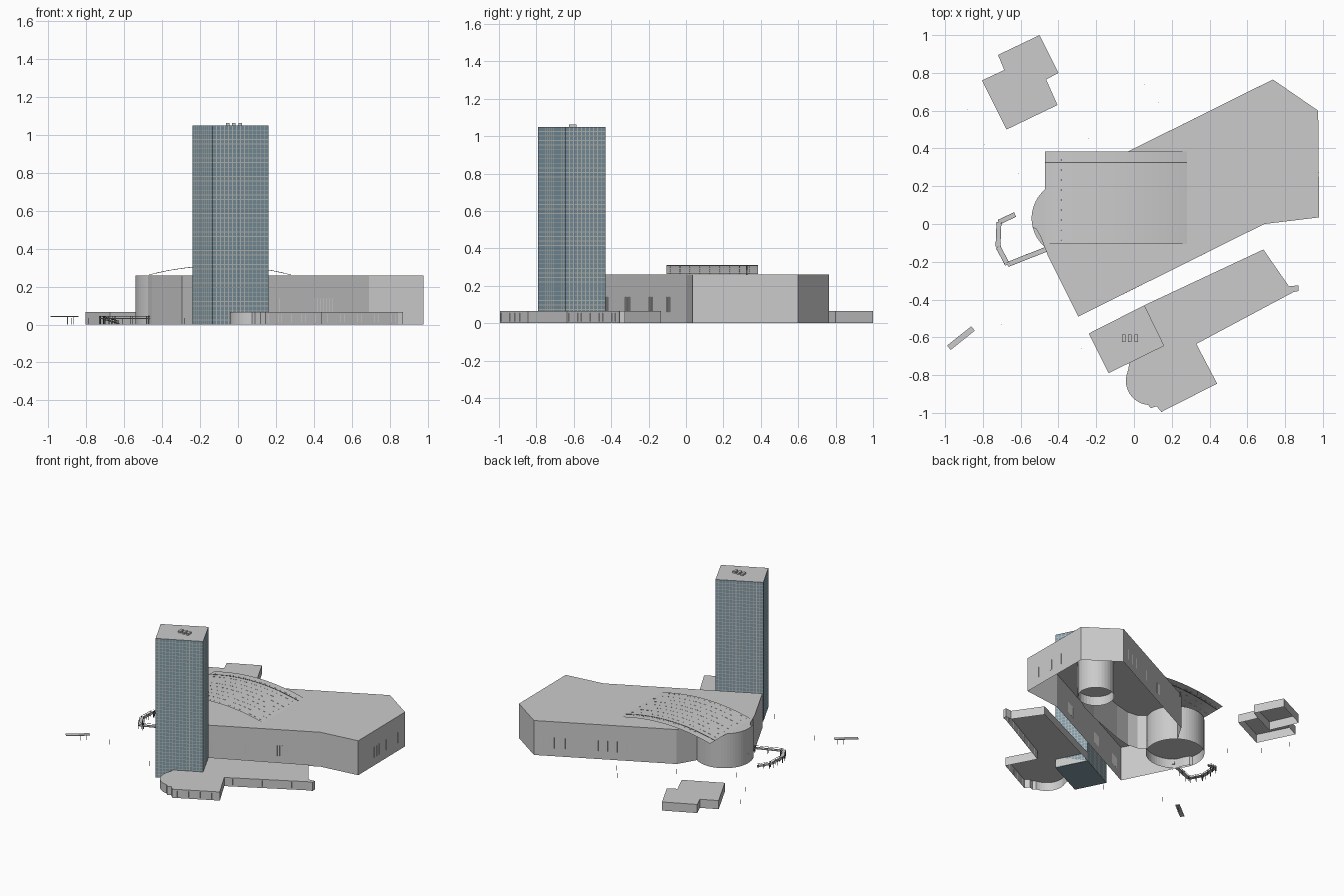
import bpy, bmesh, math
from mathutils import Vector, Matrix

if "Cube" in bpy.data.objects:
    bpy.data.objects.remove(bpy.data.objects["Cube"])


def material(name, col):
    m = bpy.data.materials.new(name)
    m.diffuse_color = (*col, 1)
    m.use_nodes = True
    m.node_tree.nodes["Principled BSDF"].inputs["Base Color"].default_value = m.diffuse_color
    return m


GLASS = material("blue_glass", (0.22, 0.33, 0.39))
FRAME = material("pale_frame", (0.55, 0.55, 0.52))
DARK = material("dark_metal", (0.12, 0.12, 0.13))


def finish(name, bm, mat=None):
    me = bpy.data.meshes.new(name)
    if mat:
        me.materials.append(mat)
    bm.to_mesh(me)
    bm.free()
    ob = bpy.data.objects.new(name, me)
    bpy.context.collection.objects.link(ob)
    return ob


def prism(name, pts, z0, z1, roof=True, closed=True):
    """Walls along a plan outline, with an optional roof."""
    bm = bmesh.new()
    lo = [bm.verts.new((x, y, z0)) for x, y in pts]
    hi = [bm.verts.new((x, y, z1)) for x, y in pts]
    n = len(pts)
    for i in range(n if closed else n - 1):
        j = (i + 1) % n
        bm.faces.new((lo[i], lo[j], hi[j], hi[i]))
    if roof:
        bm.faces.new(hi)
    return finish(name, bm)


def bars(name, items, mat=None):
    """Straight bars (p, q, width, height) joined in one object."""
    bm = bmesh.new()
    for p, q, w, h in items:
        p, q = Vector(p), Vector(q)
        d = q - p
        rot = d.to_track_quat('X', 'Z').to_matrix().to_4x4()
        mtx = Matrix.Translation((p + q) / 2) @ rot @ Matrix.Diagonal((d.length, w, h, 1))
        bmesh.ops.create_cube(bm, size=1, matrix=mtx)
    return finish(name, bm, mat)


def disc(name, pts, z, mat=None):
    bm = bmesh.new()
    bm.faces.new([bm.verts.new((x, y, z)) for x, y in pts])
    return finish(name, bm, mat)


def arc(cx, cy, r, a0, a1, n):
    return [(cx + r * math.cos(math.radians(a0 + (a1 - a0) * i / n)),
             cy + r * math.sin(math.radians(a0 + (a1 - a0) * i / n))) for i in range(n + 1)]


def fins(p, q, t0, t1, n, z0, z1):
    """Evenly spaced upright window lines on the wall from p to q."""
    p, q = Vector(p), Vector(q)
    out = []
    for i in range(n):
        c = p.lerp(q, t0 + (t1 - t0) * i / (n - 1))
        out.append(((c.x, c.y, z0), (c.x, c.y, z1), 0.001, 0.001))
    return out


# Main hall: angular body with a round end
H = 0.26
RX, RY, RR = -0.342, 0.03, 0.2
hall = [(-0.295, -0.49), (0.69, 0.0), (0.98, 0.035), (0.975, 0.60), (0.735, 0.765), (-0.15, 0.325)]
hall += arc(RX, RY, RR, 55, 194, 24)
hall += [(-0.517, -0.027), (-0.495, -0.065), (-0.455, -0.17)]
prism("main_hall", hall, 0.0, H)

# Inner rooms seen from below
ring = arc(0.575, 0.28, 0.125, 0, 348.75, 31)
prism("inner_rotunda_wall", ring, 0.0, H, roof=False)
prism("round_end_inner_wall", arc(RX, RY, RR, 194, 415, 36), 0.0, H, roof=False, closed=False)
disc("inner_rotunda_ceiling", ring, 0.07)
disc("round_end_ceiling", arc(RX, RY, RR, 0, 352.5, 47), 0.07)
prism("curved_inner_wall", [(0.69, 0.23), (0.64, 0.18), (0.54, 0.115), (0.40, 0.05), (0.25, -0.005),
                            (0.10, -0.06), (-0.02, -0.09), (-0.10, -0.08), (-0.15, -0.04)],
      0.0, H, roof=False, closed=False)

# Window lines on the hall
lines = []
for a, b, spans in ((hall[0], hall[1], ((0.05, 0.45, 26), (0.52, 0.95, 28))),
                    (hall[2], hall[3], ((0.1, 0.45, 14), (0.6, 0.9, 12))),
                    (hall[4], hall[5], ((0.05, 0.25, 14), (0.4, 0.65, 16)))):
    for t0, t1, n in spans:
        lines += fins(a, b, t0, t1, n, 0.06, 0.14)
bars("hall_window_lines", lines)

# Arched thin roof over the hall
X0, X1, Y0, Y1 = -0.47, 0.28, -0.105, 0.385
RISE, HALF = 0.048, (X1 - X0) / 2
RAD = (HALF ** 2 + RISE ** 2) / (2 * RISE)


def arch_z(x):
    return H + 0.002 + RISE - RAD + math.sqrt(RAD ** 2 - (x - (X0 + X1) / 2) ** 2)


bm = bmesh.new()
prev = None
for i in range(33):
    x = X0 + (X1 - X0) * i / 32
    cur = [bm.verts.new((x, y, arch_z(x))) for y in (Y0, Y1)]
    if prev:
        bm.faces.new((prev[0], cur[0], cur[1], prev[1])).smooth = True
    prev = cur
finish("arched_roof", bm)

# Rows of small skylight slots following the arch
slots = []
for r in range(9):
    y = Y0 + 0.02 + r * 0.053
    for i in range(17):
        x = X0 + 0.02 + i * 0.043
        slots.append(((x, y, arch_z(x)), (x + 0.022, y, arch_z(x + 0.022)), 0.003, 0.002))
bars("roof_slots", slots)
ridge = [X0 + (X1 - X0) * i / 24 for i in range(25)]
bars("roof_seam", [((a, 0.325, arch_z(a)), (b, 0.325, arch_z(b)), 0.006, 0.003)
                   for a, b in zip(ridge, ridge[1:])], DARK)

# Tower: glass walls with a thin flat grid of frame strips just in front
TOP, FLOORS = 1.05, 43
tower = [(-0.24, -0.58), (-0.135, -0.79), (0.16, -0.645), (0.055, -0.43)]
glass = prism("tower_glass", tower, 0.0, TOP, roof=False)
glass.data.materials.append(GLASS)
disc("tower_floor", tower[::-1], 0.0, GLASS)
disc("tower_roof", tower, TOP)
bm = bmesh.new()
for a, b in zip(tower, tower[1:] + tower[:1]):
    a, b = Vector((*a, 0)), Vector((*b, 0))
    run, up = (b - a).normalized(), Vector((0, 0, 1))
    off = run.cross(up) * 0.0006
    length = (b - a).length
    cols = round(length / 0.024)
    strips = [(0, length, TOP * k / FLOORS - 0.002, TOP * k / FLOORS + 0.002) for k in range(1, FLOORS)]
    strips += [(length * i / cols - 0.002, length * i / cols + 0.002, 0, TOP) for i in range(1, cols)]
    for s0, s1, z0, z1 in strips:
        bm.faces.new([bm.verts.new(a + off + run * s + up * z)
                      for s, z in ((s0, z0), (s1, z0), (s1, z1), (s0, z1))])
finish("tower_frame_grid", bm, FRAME)
bars("rooftop_units", [((x, -0.625, 1.056), (x, -0.585, 1.056), 0.019, 0.015)
                       for x in (-0.055, -0.022, 0.011)])

# Low podium beside the tower, with a round corner
podium = [(0.055, -0.43), (0.16, -0.645), (-0.025, -0.736), (-0.03, -0.77)]
podium += arc(0.085, -0.83, 0.128, 160, 265, 14)
podium += [(0.09, -0.975), (0.12, -0.965), (0.145, -0.995), (0.44, -0.845), (0.33, -0.635),
           (0.845, -0.36), (0.87, -0.355), (0.87, -0.325), (0.82, -0.33), (0.685, -0.135)]
prism("podium", podium, 0.0, 0.065)
edge = fins((0.145, -0.995), (0.44, -0.845), 0.05, 0.95, 16, 0.01, 0.055)
edge += fins((0.33, -0.635), (0.845, -0.36), 0.03, 0.97, 28, 0.01, 0.055)
bars("podium_window_lines", edge)

# Detached low building with its dividing wall
prism("side_building", [(-0.675, 0.50), (-0.405, 0.63), (-0.465, 0.765), (-0.40, 0.80),
                        (-0.50, 1.0), (-0.72, 0.895), (-0.687, 0.815), (-0.805, 0.76)], 0.0, 0.065)
prism("side_building_inner_wall", [(-0.687, 0.815), (-0.63, 0.69), (-0.465, 0.765)],
      0.0, 0.065, roof=False, closed=False)

# Raised walkway with rails and posts
path = [(-0.63, 0.05, 0.006), (-0.715, 0.01, 0.032), (-0.72, -0.12, 0.032),
        (-0.67, -0.215, 0.032), (-0.455, -0.13, 0.032)]
deck, rails, posts = [], [], []
for a, b in zip(path, path[1:]):
    deck.append((a, b, 0.026, 0.005))
    a, b = Vector(a), Vector(b)
    side = (b - a).cross(Vector((0, 0, 1))).normalized() * 0.012
    for s in (side, -side):
        up = Vector((0, 0, 0.012))
        rails.append((a + s + up, b + s + up, 0.002, 0.002))
        for t in (0.1, 0.5, 0.9):
            c = a.lerp(b, t) + s
            posts.append(((c.x, c.y, 0), c + up, 0.003, 0.003))
bars("walkway_deck", deck)
bars("walkway_rails", rails, DARK)
bars("walkway_posts", posts, DARK)

# Small shelter
bars("shelter_roof", [((-0.98, -0.655, 0.043), (-0.852, -0.553, 0.043), 0.03, 0.005)])
bars("shelter_posts", [((x, y, 0), (x, y, 0.042), 0.004, 0.004)
                       for x, y in ((-0.90, -0.59), (-0.87, -0.567))])

# Lamp posts
bars("lamp_posts", [((x, y, 0), (x, y, 0.035), 0.003, 0.003) for x, y in
                    ((-0.88, 0.605), (-0.79, 0.42), (-0.61, 0.265), (-0.24, 0.455),
                     (0.055, 0.74), (0.13, 0.645), (-0.70, -0.53), (-0.28, -0.66))], DARK)
